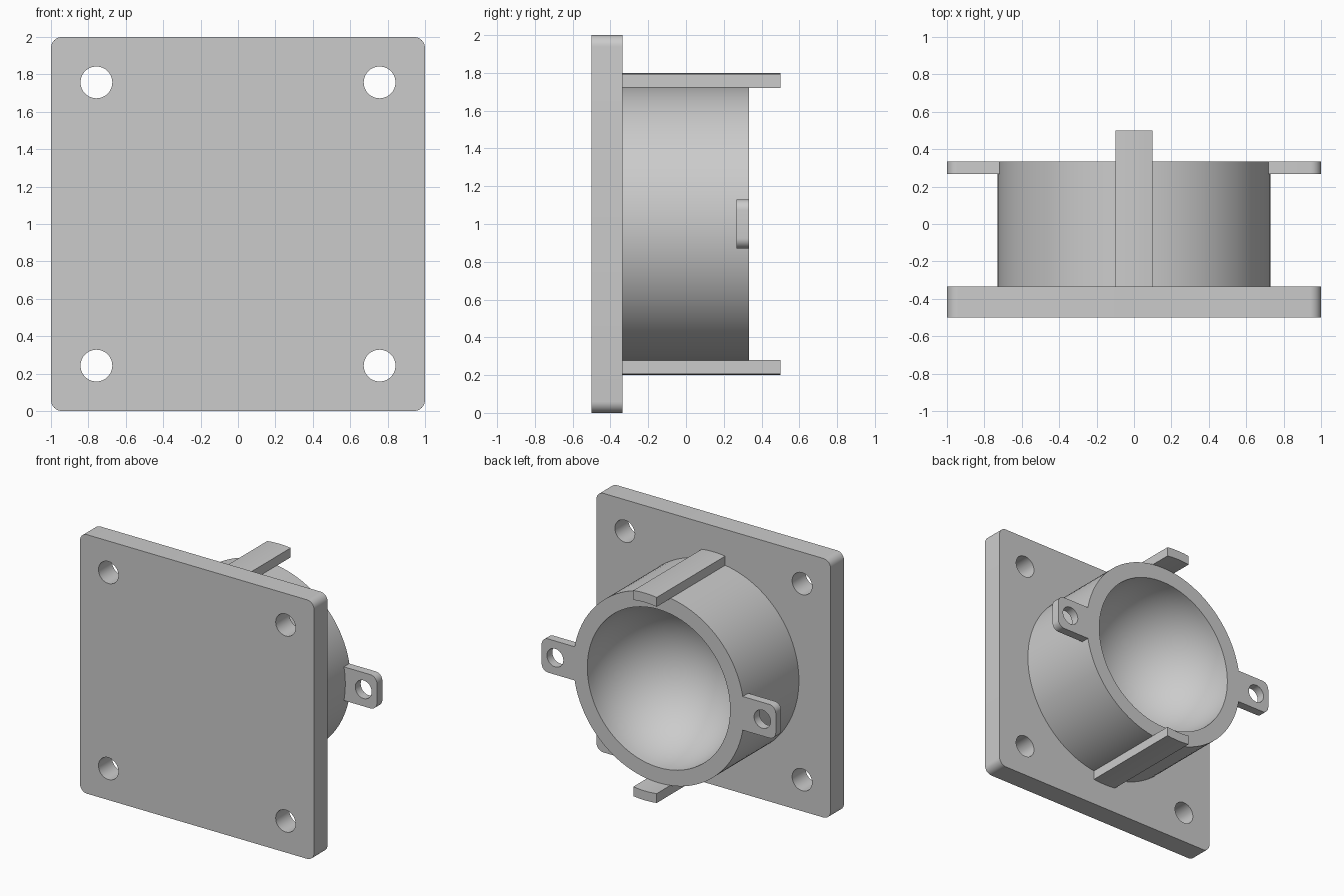
import bpy, bmesh
from math import sin, cos, pi, radians, asin
from mathutils import Vector

cube = bpy.data.objects.get("Cube")
if cube:
    bpy.data.objects.remove(cube, do_unlink=True)

grey = bpy.data.materials.new("light grey")
grey.use_nodes = True
COLOUR = (0.6, 0.6, 0.6, 1)
grey.diffuse_color = COLOUR
grey.node_tree.nodes["Principled BSDF"].inputs["Base Color"].default_value = COLOUR

MID = 1.0                        # height of the central axis
PLATE_FRONT, PLATE_BACK, RIM = -0.5, -0.335, 0.333
OUTER, BOWL = 0.73, 0.61         # cup radii


def finish(name, bm):
    bmesh.ops.recalc_face_normals(bm, faces=bm.faces)
    mesh = bpy.data.meshes.new(name)
    bm.to_mesh(mesh)
    bm.free()
    mesh.materials.append(grey)
    mesh.shade_smooth()
    mesh.set_sharp_from_angle(angle=radians(30))
    obj = bpy.data.objects.new(name, mesh)
    obj.location.z = MID
    bpy.context.collection.objects.link(obj)
    return obj


def arc(cx, cz, r, start, end, steps):
    angles = [start + (end - start) * i / steps for i in range(steps + 1)]
    return [(cx + r * cos(a), cz + r * sin(a)) for a in angles]


def circle(cx, cz, r):
    return arc(cx, cz, r, 0, 2 * pi, 40)[:-1]


def prism(name, loops, y0, y1):
    """Extrude an outline, with further loops as holes, along y."""
    bm = bmesh.new()
    edges = []
    for loop in loops:
        vs = [bm.verts.new((x, y0, z)) for x, z in loop]
        edges += [bm.edges.new((vs[i - 1], vs[i])) for i in range(len(vs))]
    bmesh.ops.triangle_fill(bm, edges=edges, use_beauty=True, normal=(0, -1, 0))
    ext = bmesh.ops.extrude_face_region(bm, geom=bm.faces[:])
    moved = [v for v in ext["geom"] if isinstance(v, bmesh.types.BMVert)]
    bmesh.ops.translate(bm, verts=moved, vec=(0, y1 - y0, 0))
    return finish(name, bm)


# Mounting plate with rounded corners and four screw holes
corner = 0.06
c = 1 - corner
outline = []
for i, (sx, sz) in enumerate([(1, 1), (-1, 1), (-1, -1), (1, -1)]):
    outline += arc(sx * c, sz * c, corner, i * pi / 2, (i + 1) * pi / 2, 8)
holes = [circle(sx * 0.757, sz * 0.757, 0.085) for sx in (-1, 1) for sz in (-1, 1)]
prism("mounting_plate", [outline] + holes, PLATE_FRONT, PLATE_BACK)

# Round cup with a hemispherical hollow, turned about the y axis
bm = bmesh.new()
profile = [(0, PLATE_BACK), (OUTER, PLATE_BACK), (OUTER, RIM)]
profile += arc(0, RIM, BOWL, 0, -pi / 2, 24)
vs = [bm.verts.new((r, y, 0)) for r, y in profile]
es = [bm.edges.new(pair) for pair in zip(vs, vs[1:])]
bmesh.ops.spin(bm, geom=vs + es, cent=(0, 0, 0), axis=(0, 1, 0),
               angle=2 * pi, steps=96)
bmesh.ops.remove_doubles(bm, verts=bm.verts, dist=0.0005)
finish("cup", bm)

# Side ears with rounded tips and a screw hole
for side, sign in (("left", 1), ("right", -1)):
    r = 0.055
    ear = [(0.68, -0.13)]
    ear += arc(1 - r, -0.13 + r, r, -pi / 2, 0, 8)
    ear += arc(1 - r, 0.13 - r, r, 0, pi / 2, 8)
    ear += [(0.68, 0.13)]
    loops = [[(sign * x, z) for x, z in loop] for loop in (ear, circle(0.885, 0, 0.07))]
    prism(side + "_ear", loops, 0.267, RIM)

# Curved guide rails above and below the cup
for place, sign in (("top", 1), ("bottom", -1)):
    a, b = asin(0.1 / 0.8), asin(0.1 / 0.728)
    rail = arc(0, 0, 0.8, pi / 2 - a, pi / 2 + a, 8)
    rail += arc(0, 0, 0.728, pi / 2 + b, pi / 2 - b, 8)
    prism(place + "_rail", [[(x, sign * z) for x, z in rail]], PLATE_BACK, 0.5)
